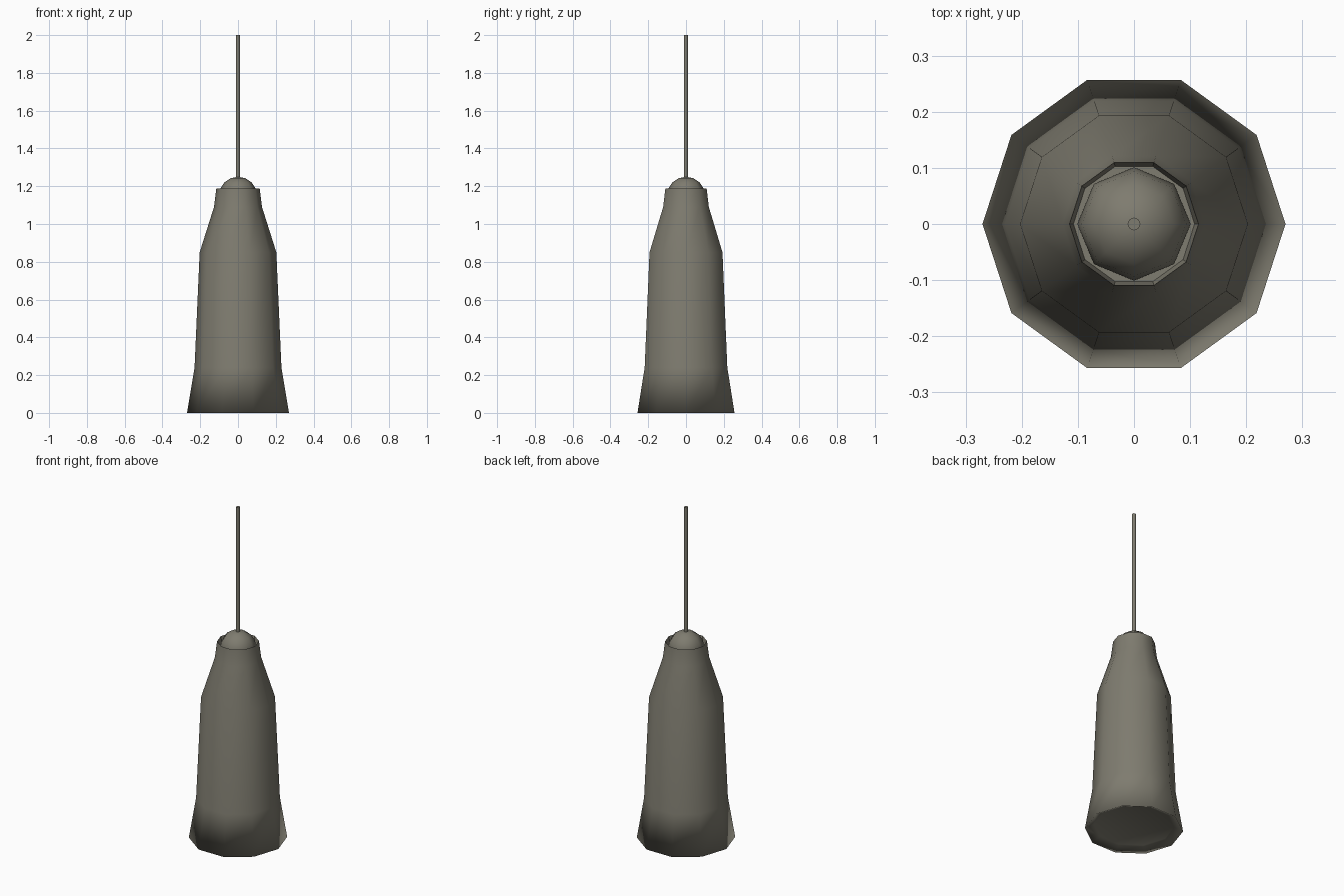
import bpy, bmesh, math

if "Cube" in bpy.data.objects:
    bpy.data.objects.remove(bpy.data.objects["Cube"])

mat = bpy.data.materials.new("warm grey")
mat.diffuse_color = (0.21, 0.20, 0.16, 1)
mat.use_nodes = True
mat.node_tree.nodes["Principled BSDF"].inputs["Base Color"].default_value = mat.diffuse_color


def lathe(name, profile, sides):
    """Spin a (radius, z) profile round z; radius 0 makes a pole."""
    bm = bmesh.new()
    rings = []
    for r, z in profile:
        if r == 0:
            rings.append([bm.verts.new((0, 0, z))] * sides)
        else:
            rings.append([bm.verts.new((r * math.cos(2 * math.pi * i / sides),
                                        r * math.sin(2 * math.pi * i / sides), z))
                          for i in range(sides)])
    for a, b in zip(rings, rings[1:]):
        for i in range(sides):
            j = (i + 1) % sides
            quad = list(dict.fromkeys((a[i], a[j], b[j], b[i])))
            bm.faces.new(quad).smooth = True
    bmesh.ops.recalc_face_normals(bm, faces=bm.faces)
    me = bpy.data.meshes.new(name)
    bm.to_mesh(me)
    bm.free()
    me.materials.append(mat)
    ob = bpy.data.objects.new(name, me)
    bpy.context.collection.objects.link(ob)
    return ob


# Ten-sided shade with a shallow recessed underside and an open collar on top
shade = lathe("lamp_shade", [
    (0, 0.025), (0.22, 0.025), (0.27, 0), (0.23, 0.24), (0.203, 0.85),
    (0.127, 1.09), (0.115, 1.187), (0.108, 1.14), (0, 1.14)], 10)
# keep the collar rim and its recess crisp
for e in shade.data.edges:
    if all(shade.data.vertices[v].co.z > 1.13 for v in e.vertices):
        e.use_edge_sharp = True

# Eight-sided ball cap sitting in the collar
n = 8
lathe("ball_cap", [(0 if k in (0, n) else 0.101 * math.sin(math.pi * k / n),
                    1.15 - 0.1 * math.cos(math.pi * k / n)) for k in range(n + 1)], 8)

# Hanging cord
cord = lathe("cord", [(0, 1.22), (0.0115, 1.22), (0.0115, 2.0), (0, 2.0)], 8)
for e in cord.data.edges:
    a, b = (cord.data.vertices[v].co for v in e.vertices)
    if abs(a.z - b.z) < 0.001:
        e.use_edge_sharp = True
